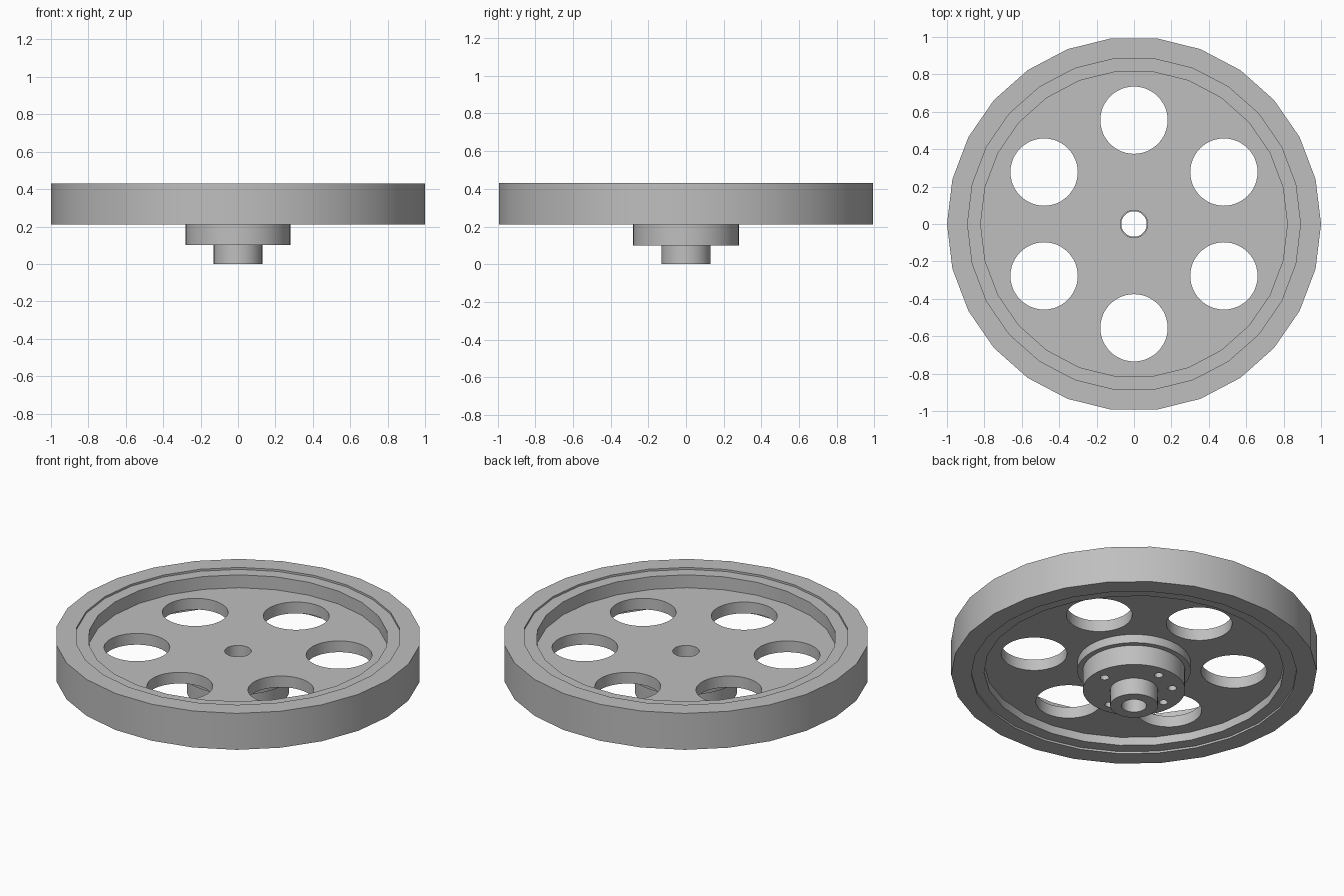
import bpy, bmesh
from math import cos, sin, tau, radians
from mathutils import Vector

cube = bpy.data.objects.get("Cube")
if cube:
    bpy.data.objects.remove(cube, do_unlink=True)

RIM_SIDES = 26
ROUND_SIDES = 64

grey = bpy.data.materials.new("plain_grey")
grey.use_nodes = True
colour = (0.52, 0.52, 0.52, 1)
grey.diffuse_color = colour
grey.node_tree.nodes["Principled BSDF"].inputs["Base Color"].default_value = colour


def lathe(name, profile, sides):
    """Revolve a closed (radius, height) profile around the z axis."""
    bm = bmesh.new()
    rings = []
    for i in range(sides):
        a = tau * i / sides
        rings.append([bm.verts.new((r * cos(a), r * sin(a), z)) for r, z in profile])
    n = len(profile)
    for i in range(sides):
        here, there = rings[i], rings[(i + 1) % sides]
        for j in range(n):
            k = (j + 1) % n
            bm.faces.new((here[j], there[j], there[k], here[k]))
    bmesh.ops.recalc_face_normals(bm, faces=bm.faces)
    mesh = bpy.data.meshes.new(name)
    bm.to_mesh(mesh)
    bm.free()
    mesh.materials.append(grey)
    obj = bpy.data.objects.new(name, mesh)
    bpy.context.collection.objects.link(obj)
    return obj


def tube(name, inner, outer, low, high, sides):
    return lathe(name, [(inner, low), (outer, low), (outer, high), (inner, high)], sides)


def drill(obj, radius, low, high, spots):
    """Cut round vertical holes at polar (distance, degrees) spots."""
    bm = bmesh.new()
    for dist, deg in spots:
        a = radians(deg)
        made = bmesh.ops.create_cone(bm, cap_ends=True, segments=48, radius1=radius,
                                     radius2=radius, depth=high - low)
        centre = Vector((dist * cos(a), dist * sin(a), (low + high) / 2))
        bmesh.ops.translate(bm, verts=made["verts"], vec=centre)
    mesh = bpy.data.meshes.new("hole_cutter")
    bm.to_mesh(mesh)
    bm.free()
    mesh.materials.append(grey)
    cutter = bpy.data.objects.new("hole_cutter", mesh)
    cutter.hide_render = True
    bpy.context.collection.objects.link(cutter)
    mod = obj.modifiers.new("holes", "BOOLEAN")
    mod.operation = "DIFFERENCE"
    mod.solver = "EXACT"
    mod.object = cutter
    graph = bpy.context.evaluated_depsgraph_get()
    result = bpy.data.meshes.new_from_object(obj.evaluated_get(graph))
    obj.modifiers.clear()
    obj.data = result
    bpy.data.objects.remove(cutter, do_unlink=True)


# Rim: thick outer band and a slightly recessed inner band
outer_rim = tube("outer_rim", 0.89, 1.0, 0.21, 0.43, RIM_SIDES)
inner_rim = tube("inner_rim", 0.82, 0.89, 0.222, 0.418, RIM_SIDES)

# Web plate with six round lightening holes
web = tube("web_plate", 0.073, 0.82, 0.272, 0.34, RIM_SIDES * 2)
bpy.data.objects.remove(web, do_unlink=True)
bm = bmesh.new()
bmesh.ops.create_cone(bm, cap_ends=True, segments=RIM_SIDES, radius1=0.825,
                      radius2=0.825, depth=0.068)
# Turn the plate so its corners line up with the rim corners
corner = max((v.co for v in bm.verts), key=lambda c: c.x)
turn = Vector((corner.x, corner.y)).angle_signed(Vector((1, 0)))
for v in bm.verts:
    x, y = v.co.x, v.co.y
    v.co = (x * cos(turn) + y * sin(turn), y * cos(turn) - x * sin(turn), v.co.z + 0.306)
mesh = bpy.data.meshes.new("web_plate")
bm.to_mesh(mesh)
bm.free()
mesh.materials.append(grey)
web = bpy.data.objects.new("web_plate", mesh)
bpy.context.collection.objects.link(web)
drill(web, 0.18, 0.1, 0.5, [(0.555, 30 + 60 * i) for i in range(6)])
drill(web, 0.073, 0.1, 0.5, [(0, 0)])

# Hub: collar under the web, flange with bolt holes, and end boss
collar = tube("hub_collar", 0.27, 0.31, 0.22, 0.275, ROUND_SIDES)
hub = lathe("hub", [(0.068, 0), (0.13, 0), (0.13, 0.1), (0.28, 0.1),
                    (0.28, 0.273), (0.068, 0.273)], ROUND_SIDES)
bolt_spots = [(0.21, 90 * i) for i in range(4)] + [(0.21, 135)]
drill(hub, 0.024, 0.05, 0.25, bolt_spots)

# Smooth round walls, keep hard edges
for obj in (outer_rim, inner_rim, web, collar, hub):
    bpy.ops.object.select_all(action="DESELECT")
    obj.select_set(True)
    bpy.context.view_layer.objects.active = obj
    bpy.ops.object.shade_smooth_by_angle(angle=radians(30))
